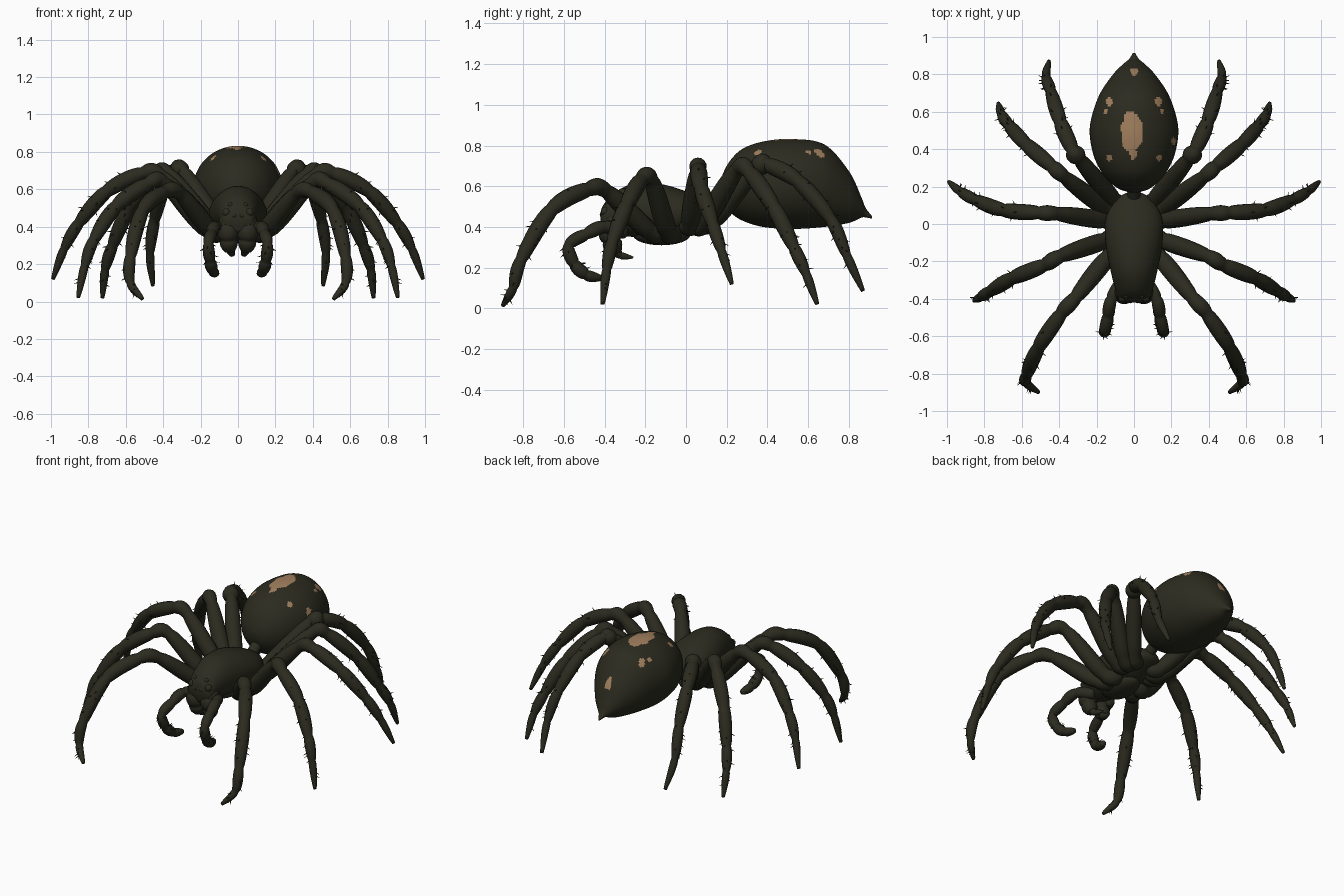
import bpy
import bmesh
import math
import random
from mathutils import Vector

random.seed(4)
if "Cube" in bpy.data.objects:
    bpy.data.objects.remove(bpy.data.objects["Cube"])


def material(name, rgb):
    m = bpy.data.materials.new(name)
    m.use_nodes = True
    m.diffuse_color = (*rgb, 1)
    m.node_tree.nodes["Principled BSDF"].inputs["Base Color"].default_value = (*rgb, 1)
    return m


DARK = material("dark olive brown", (0.024, 0.024, 0.014))
TAN = material("tan marking", (0.36, 0.215, 0.112))


def finish(name, bm, mirror=False):
    """Turn a bmesh into a smooth object, optionally mirrored across x."""
    bmesh.ops.recalc_face_normals(bm, faces=bm.faces)
    for face in bm.faces:
        face.smooth = True
    mesh = bpy.data.meshes.new(name)
    bm.to_mesh(mesh)
    bm.free()
    mesh.materials.append(DARK)
    ob = bpy.data.objects.new(name, mesh)
    bpy.context.collection.objects.link(ob)
    if mirror:
        ob.modifiers.new("mirror", "MIRROR").use_mirror_merge = False
    return ob


def spline(stations, steps):
    """Smooth curve through stations of any dimension."""
    p = [Vector(s) for s in stations]
    p = [p[0] * 2 - p[1]] + p + [p[-1] * 2 - p[-2]]
    out = []
    for before, start, end, after in zip(p, p[1:], p[2:], p[3:]):
        leave, arrive = (end - before) / 2, (after - start) / 2
        for i in range(steps):
            t = i / steps
            ease = t * t * (3 - 2 * t)
            out.append(start.lerp(end, ease) + leave * t * (1 - t) ** 2
                       - arrive * t * t * (1 - t))
    return out + [p[-2]]


def skin(bm, rings):
    """Bridge rings of points into a closed skin."""
    rows = [[bm.verts.new(co) for co in ring] for ring in rings]
    n = len(rows[0])
    for a, b in zip(rows, rows[1:]):
        for i in range(n):
            j = (i + 1) % n
            bm.faces.new((a[i], a[j], b[j], b[i]))
    bm.faces.new(rows[0])
    bm.faces.new(rows[-1])


def circle(count):
    return [(math.cos(math.tau * i / count), math.sin(math.tau * i / count))
            for i in range(count)]


def body(name, stations, steps, seg):
    """Loft along y from (y, top, bottom, half width) stations."""
    rings = []
    for y, top, low, width in spline(stations, steps):
        middle, height = (top + low) / 2, max((top - low) / 2, 0.003)
        width = max(width, 0.003)
        rings.append([(width * c, y, middle + height * s) for c, s in circle(seg)])
    bm = bmesh.new()
    skin(bm, rings)
    return finish(name, bm)


def add_bristle(bm, root, direction):
    cone = bmesh.ops.create_cone(bm, segments=5, radius1=0.004, radius2=0.0005,
                                 depth=0.024, cap_ends=True)
    turn = direction.to_track_quat("Z", "Y")
    for vert in cone["verts"]:
        vert.co = root + direction * 0.008 + turn @ vert.co


def limb(name, path, radii, bristles=0, steps=9):
    """Jointed tapering limb along a path, mirrored to both sides."""
    points = spline([(*co, r) for co, r in zip(path, radii)], steps)
    bm = bmesh.new()
    rings, u = [], Vector((0, 0, 1))
    for i, point in enumerate(points):
        ahead, behind = points[min(i + 1, len(points) - 1)], points[max(i - 1, 0)]
        along = (ahead - behind).xyz.normalized()
        u = (u - along * u.dot(along)).normalized()
        v = along.cross(u)
        # Each segment swells in the middle and pinches at its joints
        swell = math.sin(math.pi * (i % steps) / steps) ** 0.6
        radius = max(point.w, 0.004) * (0.82 + 0.22 * swell)
        rings.append([point.xyz + (u * c + v * s) * radius for c, s in circle(14)])
    skin(bm, rings)
    # Short bristles on the outer half of the limb
    for _ in range(bristles):
        k = random.randint(len(points) // 2, len(points) - 5)
        root = random.choice(rings[k])
        outward = (root - points[k].xyz).normalized()
        along = (points[k + 1] - points[k]).xyz.normalized()
        add_bristle(bm, root, (outward + along / 2).normalized())
    return finish(name, bm, mirror=True)


def ball(name, centre, size, mirror):
    bm = bmesh.new()
    bmesh.ops.create_uvsphere(bm, u_segments=20, v_segments=12, radius=1)
    for v in bm.verts:
        v.co = Vector(centre) + v.co * Vector(size)
    return finish(name, bm, mirror)


# Abdomen with a blunt front and a small pointed tail
abdomen = body("abdomen", [
    (.168, .62, .57, .02), (.185, .67, .52, .075), (.22, .73, .47, .125),
    (.28, .785, .43, .175), (.38, .82, .4, .22), (.52, .832, .39, .236),
    (.68, .805, .4, .19), (.8, .675, .42, .112), (.86, .55, .445, .052),
    (.882, .495, .447, .026), (.915, .452, .44, .006)], 12, 160)

# Tan markings on its back, as ellipses: x, y, half width, half length
abdomen.data.materials.append(TAN)
spots = [(-.012, .495, .058, .108), (-.005, .38, .018, .04), (0, .82, .02, .028),
         (.212, .445, .011, .022)]
for side in (-1, 1):
    spots += [(side * .131, .655, .019, .022), (side * .15, .604, .012, .017),
              (side * .133, .352, .015, .018)]
for face in abdomen.data.polygons:
    c = face.center
    edge = 1 + 0.14 * math.sin(c.y * 70 + c.x * 45)
    if c.z > 0.62 and any(((c.x - x) / w) ** 2 + ((c.y - y) / l) ** 2 < edge
                          for x, y, w, l in spots):
        face.material_index = 1

# Head and thorax in one shell, with the waist behind and the sternum below
body("thorax", [
    (-.42, .47, .41, .05), (-.405, .51, .37, .083), (-.35, .57, .36, .1),
    (-.25, .615, .35, .125), (-.12, .61, .34, .15), (0, .575, .36, .155),
    (.08, .54, .39, .13), (.15, .5, .42, .07), (.17, .47, .44, .03)], 6, 40)
body("waist", [(.1, .49, .41, .04), (.18, .55, .47, .035), (.25, .62, .53, .05)], 5, 20)
ball("sternum", (0, -.12, .36), (.09, .14, .05), mirror=False)

# Face: jaws, fangs and eyes
limb("jaw", [(.05, -.33, .46), (.053, -.37, .4), (.05, -.365, .33), (.045, -.345, .27)],
     (.04, .055, .052, .034))
limb("fang", [(.045, -.35, .29), (.035, -.32, .26), (.025, -.26, .25)], (.024, .02, .006))
for label, centre, size in (("front", (.02, -.41, .46), .014),
                            ("side", (.06, -.395, .475), .024),
                            ("upper", (.04, -.385, .515), .014)):
    ball(label + "_eye", centre, (size, size, size), mirror=True)

# Feelers beside the jaws
limb("feeler", [(.06, -.3, .37), (.12, -.4, .4), (.14, -.49, .365), (.158, -.575, .31),
                (.15, -.55, .22), (.135, -.49, .165), (.115, -.42, .148)],
     (.035, .034, .032, .03, .032, .03, .018), bristles=10)


def leg(name, *path):
    """Walking leg from hip to claw, rooted under the thorax."""
    x, y, z = path[0]
    root = (x * 0.35, y * 0.6, z + 0.01)
    limb(name, [root, *path], (.045, .051, .042, .041, .041, .034, .026, .012), bristles=20)


leg("front_leg", (.14, -.18, .38), (.31, -.39, .575), (.39, -.48, .585),
    (.51, -.66, .485), (.575, -.81, .24), (.575, -.85, .1), (.51, -.9, .013))
leg("second_leg", (.16, -.09, .38), (.39, -.17, .63), (.48, -.22, .63),
    (.65, -.29, .51), (.77, -.36, .33), (.82, -.39, .19), (.855, -.41, .02))
leg("middle_leg", (.16, .02, .42), (.41, .055, .67), (.51, .06, .685),
    (.7, .075, .59), (.85, .13, .42), (.93, .175, .28), (.99, .225, .12))
leg("fourth_leg", (.15, .085, .42), (.37, .25, .68), (.44, .31, .67),
    (.58, .43, .5), (.67, .53, .3), (.71, .59, .17), (.725, .645, .02))
leg("rear_leg", (.11, .13, .43), (.29, .345, .69), (.33, .4, .705),
    (.395, .55, .625), (.445, .71, .44), (.47, .79, .26), (.455, .87, .085))
ball("rear_knee", (.312, .37, .705), (.052, .05, .05), mirror=True)
